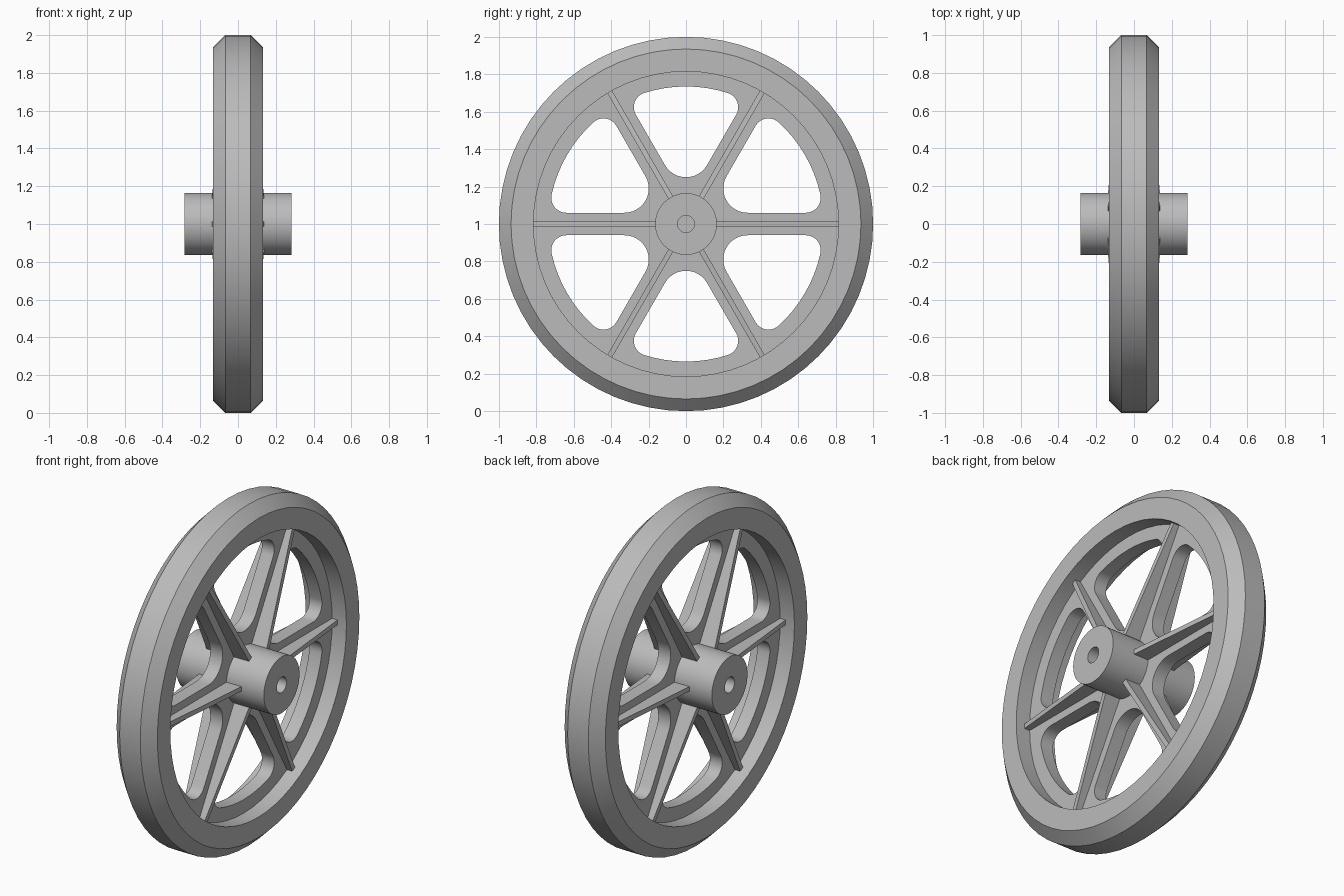
import bpy, bmesh
from math import sin, cos, asin, pi, radians, degrees
from mathutils import Matrix, Vector

if "Cube" in bpy.data.objects:
    bpy.data.objects.remove(bpy.data.objects["Cube"], do_unlink=True)

grey = bpy.data.materials.new("plain_grey")
grey.use_nodes = True
grey.diffuse_color = (0.5, 0.5, 0.5, 1)
grey.node_tree.nodes["Principled BSDF"].inputs["Base Color"].default_value = (0.5, 0.5, 0.5, 1)

AXLE = Vector((0, 0, 1))
HUB_R, RIM_IN, RIM_OUT = 0.165, 0.815, 1.0
HALF_W, WEB_T = 0.132, 0.04


def finish(name, bm):
    """Turn a bmesh into a smooth-by-angle object centred on the axle."""
    bmesh.ops.recalc_face_normals(bm, faces=bm.faces)
    mesh = bpy.data.meshes.new(name)
    bm.to_mesh(mesh)
    bm.free()
    mesh.materials.append(grey)
    obj = bpy.data.objects.new(name, mesh)
    obj.location = AXLE
    bpy.context.collection.objects.link(obj)
    bpy.ops.object.select_all(action='DESELECT')
    obj.select_set(True)
    bpy.context.view_layer.objects.active = obj
    bpy.ops.object.shade_smooth_by_angle(angle=radians(30))
    return obj


def lathe(name, profile, steps):
    """Spin a closed (x, radius) profile around the x axis."""
    bm = bmesh.new()
    verts = [bm.verts.new((x, 0, r)) for x, r in profile]
    edges = [bm.edges.new((v, verts[i - 1])) for i, v in enumerate(verts)]
    bmesh.ops.spin(bm, geom=verts + edges, cent=(0, 0, 0), axis=(1, 0, 0),
                   angle=2 * pi, steps=steps, use_duplicate=False)
    bmesh.ops.remove_doubles(bm, verts=bm.verts, dist=1e-4)
    return finish(name, bm)


def arc(cx, cy, r, start, end, steps):
    return [(cx + r * cos(radians(start + (end - start) * i / steps)),
             cy + r * sin(radians(start + (end - start) * i / steps)))
            for i in range(steps + 1)]


# Rim with chamfered tread, and bored hub
half = [(HALF_W, RIM_IN), (HALF_W, 0.935), (0.067, RIM_OUT)]
lathe("rim", half + [(-x, r) for x, r in reversed(half)], 64)
half = [(0.283, 0.045), (0.283, HUB_R)]
lathe("hub", half + [(-x, r) for x, r in reversed(half)], 48)

# Web plate outline: disc with six rounded openings between the spokes
SPOKE, INNER_F, OUTER_F, OPEN_R = 0.06, 0.13, 0.08, 0.735
reach = OPEN_R - OUTER_F
tilt = 60 + degrees(asin((SPOKE + OUTER_F) / reach))
cx, cy = reach * cos(radians(tilt)), reach * sin(radians(tilt))
opening = (arc(0, 2 * (SPOKE + INNER_F), INNER_F, 210, 330, 12)
           + arc(cx, cy, OUTER_F, -30, tilt, 10)
           + arc(0, 0, OPEN_R, tilt, 180 - tilt, 8)[1:-1]
           + arc(-cx, cy, OUTER_F, 180 - tilt, 210, 10))
loops = [arc(0, 0, RIM_IN + 0.01, 0, 360, 64)[:-1]]
for k in range(6):
    turn = Matrix.Rotation(k * pi / 3, 2)
    loops.append([tuple(turn @ Vector(p)) for p in opening])

curve = bpy.data.curves.new("web_outline", 'CURVE')
curve.dimensions = '2D'
curve.fill_mode = 'BOTH'
curve.extrude = WEB_T
for loop in loops:
    spline = curve.splines.new('POLY')
    spline.points.add(len(loop) - 1)
    for point, (x, y) in zip(spline.points, loop):
        point.co = (x, y, 0, 1)
    spline.use_cyclic_u = True
outline = bpy.data.objects.new("web_outline", curve)
bpy.context.collection.objects.link(outline)
bpy.context.view_layer.update()
evaluated = outline.evaluated_get(bpy.context.evaluated_depsgraph_get())
bm = bmesh.new()
bm.from_mesh(evaluated.to_mesh())
evaluated.to_mesh_clear()
bpy.data.objects.remove(outline, do_unlink=True)
bmesh.ops.remove_doubles(bm, verts=bm.verts, dist=1e-5)
# Stand the plate up: its normal becomes x
bm.transform(Matrix(((0, 0, 1, 0), (1, 0, 0, 0), (0, 1, 0, 0), (0, 0, 0, 1))))
finish("spoke_web", bm)

# Tapered stiffening ribs along each spoke, on both sides of the web
for k in range(6):
    bm = bmesh.new()
    w = 0.014
    side = [(0.139, 0.15), (0.075, RIM_IN + 0.005),
            (-0.075, RIM_IN + 0.005), (-0.139, 0.15)]
    face = bm.faces.new([bm.verts.new((x, r, -w)) for x, r in side])
    grown = bmesh.ops.extrude_face_region(bm, geom=[face])["geom"]
    bmesh.ops.translate(bm, vec=(0, 0, 2 * w),
                        verts=[g for g in grown if isinstance(g, bmesh.types.BMVert)])
    bm.transform(Matrix.Rotation(k * pi / 3, 4, 'X'))
    finish(f"spoke_rib_{k + 1}", bm)
